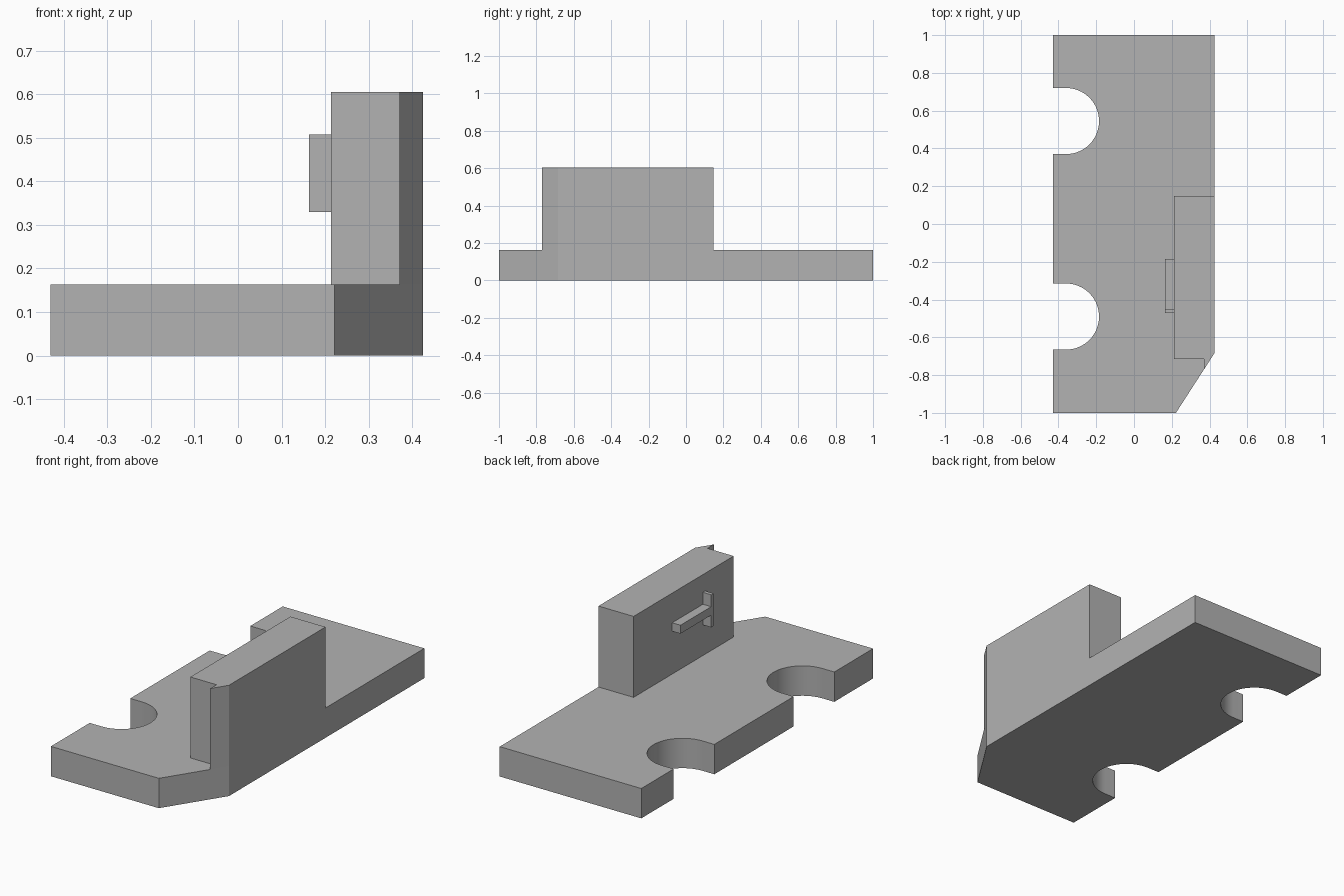
import bpy, bmesh, math

cube = bpy.data.objects.get("Cube")
if cube:
    bpy.data.objects.remove(cube, do_unlink=True)

GREY = (0.45, 0.45, 0.45, 1)
grey = bpy.data.materials.new("plain_grey")
grey.use_nodes = True
grey.diffuse_color = GREY
grey.node_tree.nodes["Principled BSDF"].inputs["Base Color"].default_value = GREY


def extrude_outline(name, outline, z0, z1):
    """Solid made by raising a flat (x, y) outline from z0 to z1."""
    bm = bmesh.new()
    face = bm.faces.new([bm.verts.new((x, y, z0)) for x, y in outline])
    raised = bmesh.ops.extrude_face_region(bm, geom=[face])["geom"]
    top = [v for v in raised if isinstance(v, bmesh.types.BMVert)]
    bmesh.ops.translate(bm, verts=top, vec=(0, 0, z1 - z0))
    bmesh.ops.recalc_face_normals(bm, faces=bm.faces)
    mesh = bpy.data.meshes.new(name)
    bm.to_mesh(mesh)
    bm.free()
    obj = bpy.data.objects.new(name, mesh)
    bpy.context.collection.objects.link(obj)
    mesh.materials.append(grey)
    bpy.ops.object.select_all(action="DESELECT")
    obj.select_set(True)
    bpy.context.view_layer.objects.active = obj
    bpy.ops.object.shade_smooth_by_angle(angle=math.radians(30))
    return obj


LEFT, RIGHT = -0.43, 0.425
BASE_TOP, WALL_TOP = 0.163, 0.605
RADIUS, STEPS = 0.175, 32


def notch(centre_y):
    """Round-ended slot in the -x edge, listed from back to front."""
    points = [(LEFT, centre_y + RADIUS)]
    for i in range(STEPS + 1):
        a = math.pi / 2 - math.pi * i / STEPS
        points.append((-0.36 + RADIUS * math.cos(a), centre_y + RADIUS * math.sin(a)))
    return points + [(LEFT, centre_y - RADIUS)]


# Base plate with two slots and a cut front corner
extrude_outline(
    "base_plate",
    [(LEFT, -1), (0.222, -1), (RIGHT, -0.685), (RIGHT, 1), (LEFT, 1)]
    + notch(0.545) + notch(-0.49),
    0, BASE_TOP)

# Upright wall with a narrow lip following the cut corner
extrude_outline(
    "upright_wall",
    [(0.213, -0.715), (0.371, -0.715), (0.371, -0.77),
     (RIGHT, -0.685), (RIGHT, 0.148), (0.213, 0.148)],
    BASE_TOP, WALL_TOP)

# Plain raised catch on the inner side of the wall: bar and end plate
def catch_block(name, y0, y1, z0, z1):
    extrude_outline(name, [(0.163, y0), (0.213, y0), (0.213, y1), (0.163, y1)], z0, z1)


catch_block("catch_end_plate", -0.47, -0.45, 0.33, 0.508)
catch_block("catch_bar", -0.45, -0.185, 0.397, 0.443)
